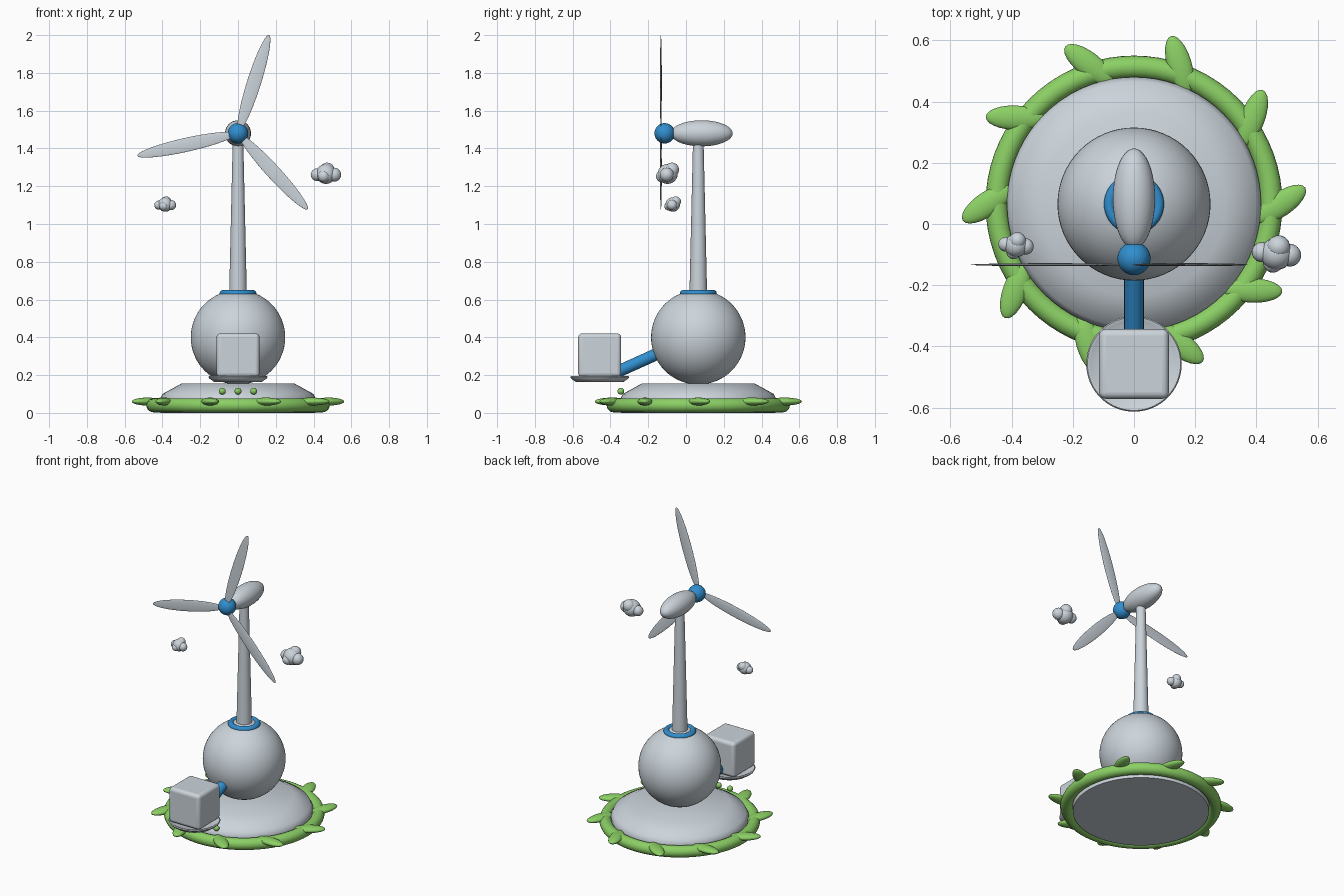
import bpy, bmesh, math
from mathutils import Vector, Matrix

cube = bpy.data.objects.get("Cube")
if cube:
    bpy.data.objects.remove(cube, do_unlink=True)


def material(name, rgb):
    m = bpy.data.materials.new(name)
    m.use_nodes = True
    m.diffuse_color = (*rgb, 1)
    bsdf = next(n for n in m.node_tree.nodes if n.type == "BSDF_PRINCIPLED")
    bsdf.inputs["Base Color"].default_value = (*rgb, 1)
    return m


GREY = material("pale grey", (0.60, 0.66, 0.71))
BLUE = material("bright blue", (0.03, 0.27, 0.62))
GREEN = material("leaf green", (0.26, 0.63, 0.13))
CY = 0.065      # depth of the main axis
HUB_Z = 1.48


def finish(obj, name, mat):
    obj.name = obj.data.name = name
    obj.data.materials.append(mat)
    bpy.ops.object.select_all(action="DESELECT")
    obj.select_set(True)
    bpy.context.view_layer.objects.active = obj
    bpy.ops.object.shade_smooth_by_angle(angle=math.radians(40))
    return obj


def ellipsoid(name, mat, loc, radii, rot=(0, 0, 0), segments=40):
    bpy.ops.mesh.primitive_uv_sphere_add(segments=segments, ring_count=segments // 2,
                                         radius=1, location=loc, rotation=rot)
    obj = bpy.context.object
    obj.scale = radii
    return finish(obj, name, mat)


def ring(name, mat, loc, major, minor):
    bpy.ops.mesh.primitive_torus_add(location=loc, major_radius=major, minor_radius=minor,
                                     major_segments=72, minor_segments=20)
    return finish(bpy.context.object, name, mat)


def lathe(name, mat, loc, profile, steps=72):
    bm = bmesh.new()
    verts = [bm.verts.new((r, 0, z)) for r, z in profile]
    edges = [bm.edges.new(pair) for pair in zip(verts, verts[1:])]
    bmesh.ops.spin(bm, geom=verts + edges, cent=(0, 0, 0), axis=(0, 0, 1),
                   angle=math.tau, steps=steps)
    bmesh.ops.remove_doubles(bm, verts=bm.verts, dist=0.0001)
    bmesh.ops.recalc_face_normals(bm, faces=bm.faces)
    mesh = bpy.data.meshes.new(name)
    bm.to_mesh(mesh)
    bm.free()
    obj = bpy.data.objects.new(name, mesh)
    obj.location = loc
    bpy.context.collection.objects.link(obj)
    return finish(obj, name, mat)


def rod(name, mat, start, end, r1, r2):
    a, b = Vector(start), Vector(end)
    d = b - a
    bpy.ops.mesh.primitive_cone_add(vertices=40, radius1=r1, radius2=r2, depth=d.length,
                                    location=(a + b) / 2,
                                    rotation=d.to_track_quat("Z", "Y").to_euler())
    return finish(bpy.context.object, name, mat)


# Round base with a sloped shoulder
lathe("base", GREY, (0, CY, 0),
      [(0, 0), (0.41, 0), (0.415, 0.07), (0.40, 0.10), (0.30, 0.155), (0, 0.155)])

# Wreath of ten slanted leaves around the base
ring("wreath_ring", GREEN, (0, CY, 0.04), 0.448, 0.037)
for i in range(10):
    a = i * math.tau / 10
    ellipsoid(f"wreath_leaf_{i + 1}", GREEN,
              (0.48 * math.cos(a), CY + 0.48 * math.sin(a), 0.06),
              (0.096, 0.04, 0.021), (0, 0, a + 0.6), 24)

# Ball body, collar and tapered tower
ellipsoid("body_ball", GREY, (0, CY, 0.40), (0.25, 0.25, 0.25), segments=64)
ring("collar", BLUE, (0, CY, 0.632), 0.08, 0.018)
rod("tower", GREY, (0, CY, 0.62), (0, CY, HUB_Z), 0.047, 0.027)

# Nacelle, hub and three blades
ellipsoid("nacelle", GREY, (0, 0.083, HUB_Z), (0.069, 0.164, 0.069))
ellipsoid("hub", BLUE, (0, -0.113, HUB_Z), (0.054, 0.054, 0.054))
for i in range(3):
    a = math.radians(72.5 + 120 * i)
    ellipsoid(f"blade_{i + 1}", GREY,
              (0.28 * math.cos(a), -0.133, HUB_Z + 0.28 * math.sin(a)),
              (0.266, 0.005, 0.037), (0, -a, 0))

# Arm carrying a saucer with a rounded box
rod("arm", BLUE, (0, -0.38, 0.21), (0, -0.12, 0.327), 0.032, 0.032)
lathe("saucer", GREY, (0, -0.457, 0),
      [(0, 0.163), (0.125, 0.163), (0.152, 0.182), (0.156, 0.19), (0.152, 0.195),
       (0.142, 0.193), (0.125, 0.182), (0, 0.182)])
bpy.ops.mesh.primitive_cube_add(size=1, location=(0, -0.457, 0.305))
box = bpy.context.object
box.data.transform(Matrix.Diagonal((0.228, 0.228, 0.232, 1)))
bevel = box.modifiers.new("rounded_edges", "BEVEL")
bevel.width = 0.022
bevel.segments = 5
finish(box, "box", GREY)

# Three small berries on the front shoulder
for i in (-1, 0, 1):
    ellipsoid(f"berry_{i + 2}", GREEN, (0.083 * i, -0.345, 0.115), (0.018, 0.018, 0.018),
              segments=20)

# Floating clouds made of overlapping puffs
PUFFS = [((0, 0, 0), 0.053), ((-0.048, 0.005, -0.004), 0.033),
         ((0.043, -0.005, -0.004), 0.037), ((0.006, 0.022, 0.022), 0.038),
         ((-0.012, -0.03, -0.012), 0.032)]


def cloud(name, centre, size):
    for i, (offset, r) in enumerate(PUFFS):
        ellipsoid(f"{name}_puff_{i + 1}", GREY, Vector(centre) + Vector(offset) * size,
                  (r * size,) * 3, segments=24)


cloud("left_cloud", (0.466, -0.097, 1.265), 1)
cloud("right_cloud", (-0.385, -0.07, 1.103), 0.72)
